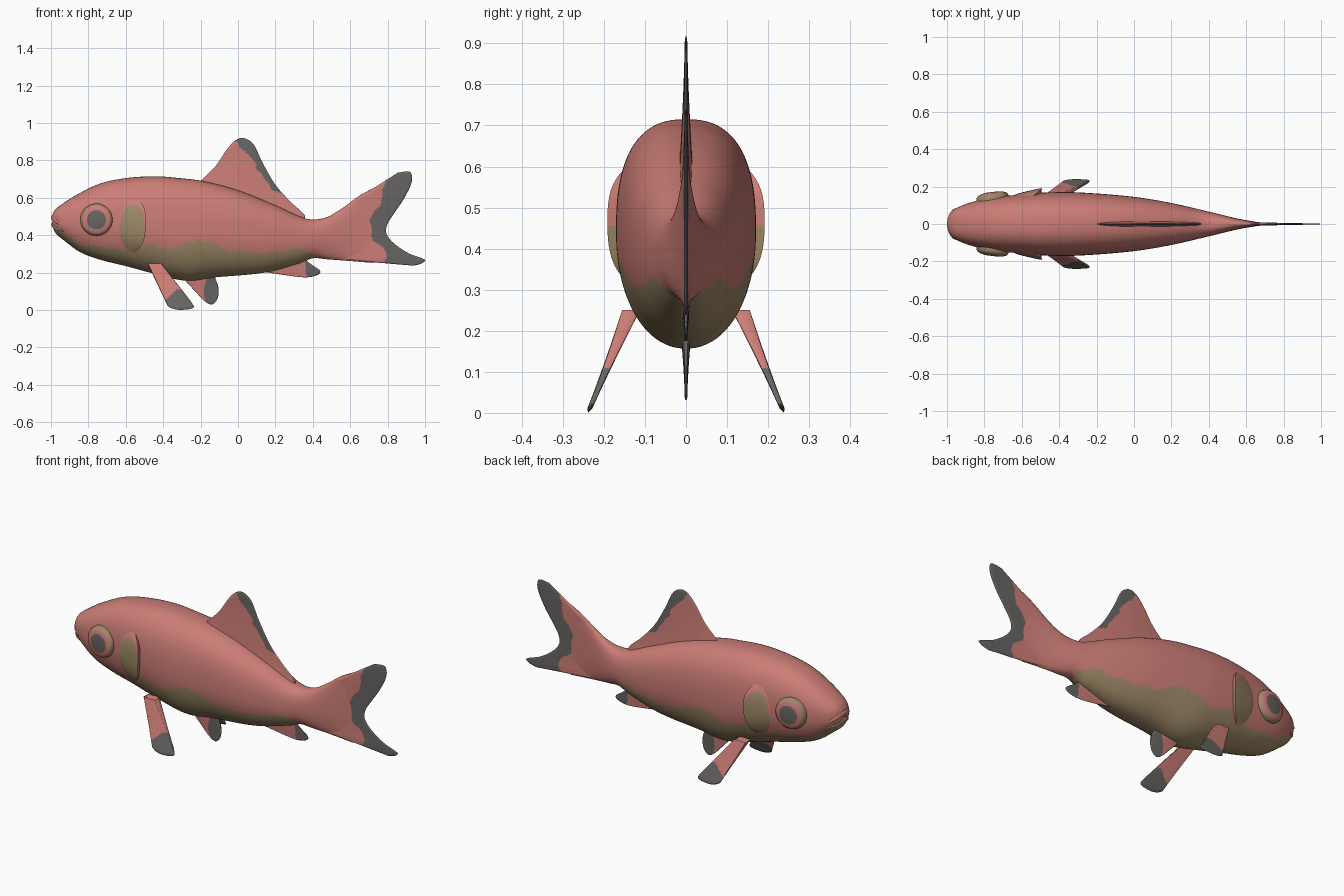
import bpy, bmesh, math
from mathutils import Vector

if "Cube" in bpy.data.objects:
    bpy.data.objects.remove(bpy.data.objects["Cube"])


def material(name, rgb):
    m = bpy.data.materials.new(name)
    m.diffuse_color = (*rgb, 1)
    m.use_nodes = True
    m.node_tree.nodes["Principled BSDF"].inputs["Base Color"].default_value = m.diffuse_color
    return m


MATS = [material("coral_red", (0.60, 0.205, 0.18)),
        material("belly_tan", (0.34, 0.25, 0.135)),
        material("fin_grey", (0.135, 0.13, 0.125))]
RED, TAN, GREY = 0, 1, 2


def curve(pts, x):
    """Smooth interpolation through (x, value) pairs."""
    if x <= pts[0][0]:
        return pts[0][1]
    if x >= pts[-1][0]:
        return pts[-1][1]
    slope = lambda a, b: (b[1] - a[1]) / (b[0] - a[0])
    i = max(k for k in range(len(pts) - 1) if pts[k][0] <= x)
    a, b = pts[i], pts[i + 1]
    d = b[0] - a[0]
    u = (x - a[0]) / d
    m0 = slope(pts[max(i - 1, 0)], b)
    m1 = slope(a, pts[min(i + 2, len(pts) - 1)])
    return ((2*u**3 - 3*u*u + 1) * a[1] + (u**3 - 2*u*u + u) * d * m0
            + (3*u*u - 2*u**3) * b[1] + (u**3 - u*u) * d * m1)


def along(pts, t):
    """Smooth point at fraction t of a polyline."""
    acc = [0]
    for p, q in zip(pts, pts[1:]):
        acc.append(acc[-1] + math.dist(p, q))
    return [curve([(s, p[k]) for s, p in zip(acc, pts)], t * acc[-1]) for k in range(len(pts[0]))]


def wobble(v):
    return math.sin(v * 47) * 0.6 + math.sin(v * 113 + 1) * 0.4


def finish(name, bm, rule=None, angle=50):
    bmesh.ops.remove_doubles(bm, verts=bm.verts, dist=0.00005)
    bmesh.ops.recalc_face_normals(bm, faces=bm.faces)
    for f in bm.faces:
        f.smooth = True
        if rule:
            f.material_index = rule(f.calc_center_median())
    me = bpy.data.meshes.new(name)
    bm.to_mesh(me)
    bm.free()
    for m in MATS:
        me.materials.append(m)
    ob = bpy.data.objects.new(name, me)
    bpy.context.collection.objects.link(ob)
    bpy.ops.object.select_all(action='DESELECT')
    bpy.context.view_layer.objects.active = ob
    ob.select_set(True)
    bpy.ops.object.shade_smooth_by_angle(angle=math.radians(angle))
    return ob


def grid(bm, rows, wrap=False):
    vs = [[bm.verts.new(p) for p in r] for r in rows]
    n = len(vs[0])
    for a, b in zip(vs, vs[1:]):
        for j in range(n if wrap else n - 1):
            k = (j + 1) % n
            bm.faces.new((a[j], a[k], b[k], b[j]))
    return vs


# Body outline: back, belly and half width along x
TOP = [(-.992, .515), (-.975, .54), (-.95, .56), (-.87, .612), (-.74, .675), (-.6, .705), (-.44, .715),
       (-.31, .705), (-.19, .69), (0, .64), (.2, .56), (.36, .49), (.44, .487), (.52, .518),
       (.65, .612), (.72, .65)]
BOT = [(-.992, .445), (-.975, .41), (-.94, .38), (-.845, .31), (-.74, .27), (-.6, .235), (-.47, .2),
       (-.28, .157), (-.12, .175), (.14, .20), (.33, .25), (.4, .277), (.47, .272), (.65, .258), (.72, .252)]
WID = [(-.992, .035), (-.975, .065), (-.94, .09), (-.85, .122), (-.74, .143), (-.6, .158), (-.48, .168),
       (-.3, .169), (0, .145), (.2, .112), (.4, .066), (.55, .03), (.65, .012), (.72, .004)]


def section(x):
    t, b = curve(TOP, x), curve(BOT, x)
    return (t + b) / 2, (t - b) / 2, curve(WID, x)


def half_width(x, z):
    c, h, w = section(x)
    n = 2.5 if z > c else 2.1
    return w * max(0, 1 - abs((z - c) / h) ** n) ** (1 / n)


def ring(x, count=112):
    c, h, w = section(x)
    pts = []
    for i in range(count):
        a = math.tau * i / count
        e = 2 / (2.5 if math.sin(a) > 0 else 2.1)
        pts.append((x, w * math.copysign(abs(math.cos(a)) ** e, math.cos(a)),
                    c + h * math.copysign(abs(math.sin(a)) ** e, math.sin(a))))
    return pts


BELLY = [(-1, .455), (-.93, .41), (-.84, .35), (-.7, .335), (-.55, .32), (-.47, .355), (-.36, .32), (-.28, .355),
         (-.15, .37), (-.08, .325), (.12, .305), (.3, .325), (.38, .315), (.42, .27)]


def body_rule(p):
    return TAN if p.x < .42 and p.z < curve(BELLY, p.x) + .01 * wobble(p.x) else RED


bm = bmesh.new()
vs = grid(bm, [ring(-.992 + 1.712 * (i / 130) ** 1.3) for i in range(131)], wrap=True)
bm.faces.new(vs[0])
bm.faces.new(vs[-1])
finish("body", bm, body_rule)


# Fins: tapered blades between a root line and a tip outline (x, z)
def fin(name, root, tip, rule, base, edge=.003, side=lambda z: 0, n=90, m=40):
    bm = bmesh.new()
    for s in (1, -1):
        rows = []
        for i in range(n + 1):
            t = i / n
            a, b = along(root, t), along(tip, t)
            row = []
            for j in range(m + 1):
                u = j / m
                rim = min(1, (1 - u) / .05, t / .03, (1 - t) / .03)
                th = (base * (1 - u) ** 1.5 + edge) * math.sqrt(max(0, rim))
                x, z = (a[k] + (b[k] - a[k]) * u for k in (0, 1))
                row.append((x, side(z) + s * th, z))
            rows.append(row)
        grid(bm, rows)
    return finish(name, bm, rule, 60)


DORSAL_GREY = [(.62, .25), (.645, .19), (.72, .125), (.8, .085), (.85, .025), (.92, -.01)]
fin("dorsal_fin", [(-.18, .64), (.1, .56), (.35, .455)],
    [(-.2, .69), (-.12, .77), (-.055, .865), (-.01, .91), (.03, .92), (.08, .89), (.13, .79), (.2, .67),
     (.285, .575), (.355, .51), (.36, .48)],
    lambda p: GREY if p.z > .62 and p.x > curve(DORSAL_GREY, p.z) + .012 * wobble(p.z) else RED, .014)

TAIL_GREY = [(.23, .785), (.32, .785), (.38, .72), (.43, .692), (.5, .715), (.58, .765), (.72, .787)]
fin("tail_fin", [(.48, .495), (.48, .276)],
    [(.855, .735), (.92, .738), (.93, .69), (.89, .6), (.83, .51), (.797, .455), (.793, .41), (.83, .36),
     (.91, .305), (1, .268), (.985, .25), (.94, .237)],
    lambda p: GREY if p.x > curve(TAIL_GREY, p.z) + .007 * wobble(p.z) else RED, .012, n=120, m=60)

fin("anal_fin", [(.1, .24), (.36, .29)],
    [(.13, .205), (.3, .18), (.37, .175), (.42, .185), (.44, .2), (.435, .215), (.37, .255)],
    lambda p: GREY if p.x > .365 + .008 * wobble(p.z) else RED, .01)

fin("pelvic_fin", [(-.3, .19), (-.13, .2)],
    [(-.28, .155), (-.22, .09), (-.175, .045), (-.14, .03), (-.11, .06), (-.105, .12), (-.125, .18)],
    lambda p: GREY if p.z < .175 and p.x > -.183 + 4 * (p.z - .1) ** 2 else RED, .01)

# Paired pectoral fins splaying outward
for s, label in ((-1, "left"), (1, "right")):
    fin(label + "_pectoral_fin", [(-.485, .25), (-.41, .25)],
        [(-.375, .02), (-.345, .006), (-.3, .001), (-.237, .014), (-.255, .05)],
        lambda p: GREY if p.z < .06 + (p.x + .38) * .95 and p.z < .11 else RED,
        .016, .006, side=lambda z, s=s: s * (.142 + (.23 - z) * .42), n=40)

# Gill covers: plates lifting off the body toward a free rear edge
def gill_rule(p):
    return TAN if ((p.x + .562) / .064) ** 2 + ((p.z - .44) / .118) ** 4 < 1 + .15 * wobble(p.z) else RED


for s, label in ((-1, "left"), (1, "right")):
    bm = bmesh.new()
    rows = []
    for i in range(41):
        v = i / 20 - 1
        z = .45 + .142 * v
        front, rear = -.64 + .06 * v * v, -.492 - .045 * v ** 4 - .015 * max(0, -v)
        row = []
        for j in range(31):
            u = j / 30
            x = front + (rear - front) * u
            row.append((x, s * (half_width(x, z) + .001 + .023 * u ** .7 * (1 - v ** 4)), z))
        row.append((rear - .006, s * (half_width(rear, z) - .01), z))
        rows.append(row)
    grid(bm, rows)
    ob = finish(label + "_gill_cover", bm, gill_rule)


# Eyes: flattened domes with grey pupil and tan rim
def eye_rule(p):
    r = math.hypot(p.x + .757, p.z - .483)
    return GREY if r < .051 else TAN if r > .075 else RED


for s, label in ((-1, "left"), (1, "right")):
    bm = bmesh.new()
    prof = [(0, .172), (.03, .171), (.051, .168), (.068, .163), (.075, .16), (.083, .152), (.086, .142), (.086, .11)]
    rows = [[(-.757 + r * math.cos(math.tau * k / 48), s * (y + .12 * r * math.cos(math.tau * k / 48)),
              .483 + r * math.sin(math.tau * k / 48)) for k in range(48)] for r, y in prof]
    vs = grid(bm, rows[1:], wrap=True)
    bm.faces.new(vs[0])
    finish(label + "_eye", bm, eye_rule)


# Lips: tapered tubes around the snout
def lip(name, mat, path, radius):
    bm = bmesh.new()
    rows = []
    for i in range(33):
        t = i / 32
        p = Vector(along(path, t))
        d = (Vector(along(path, min(1, t + .02))) - Vector(along(path, max(0, t - .02)))).normalized()
        side = d.cross(Vector((0, 0, 1))).normalized()
        up = side.cross(d)
        r = radius * (.3 + .7 * math.sin(math.pi * t))
        rows.append([p + r * (side * math.cos(k * math.tau / 14) + up * math.sin(k * math.tau / 14))
                     for k in range(14)])
    vs = grid(bm, rows, wrap=True)
    bm.faces.new(vs[0])
    bm.faces.new(vs[-1])
    finish(name, bm, lambda p: mat)


lip("upper_lip", RED, [(-.935, -.085, .45), (-.965, -.062, .474), (-.981, 0, .494),
                       (-.965, .062, .474), (-.935, .085, .45)], .019)
lip("lower_lip", TAN, [(-.935, -.08, .425), (-.965, -.055, .437), (-.983, 0, .456),
                       (-.965, .055, .437), (-.935, .08, .425)], .016)
